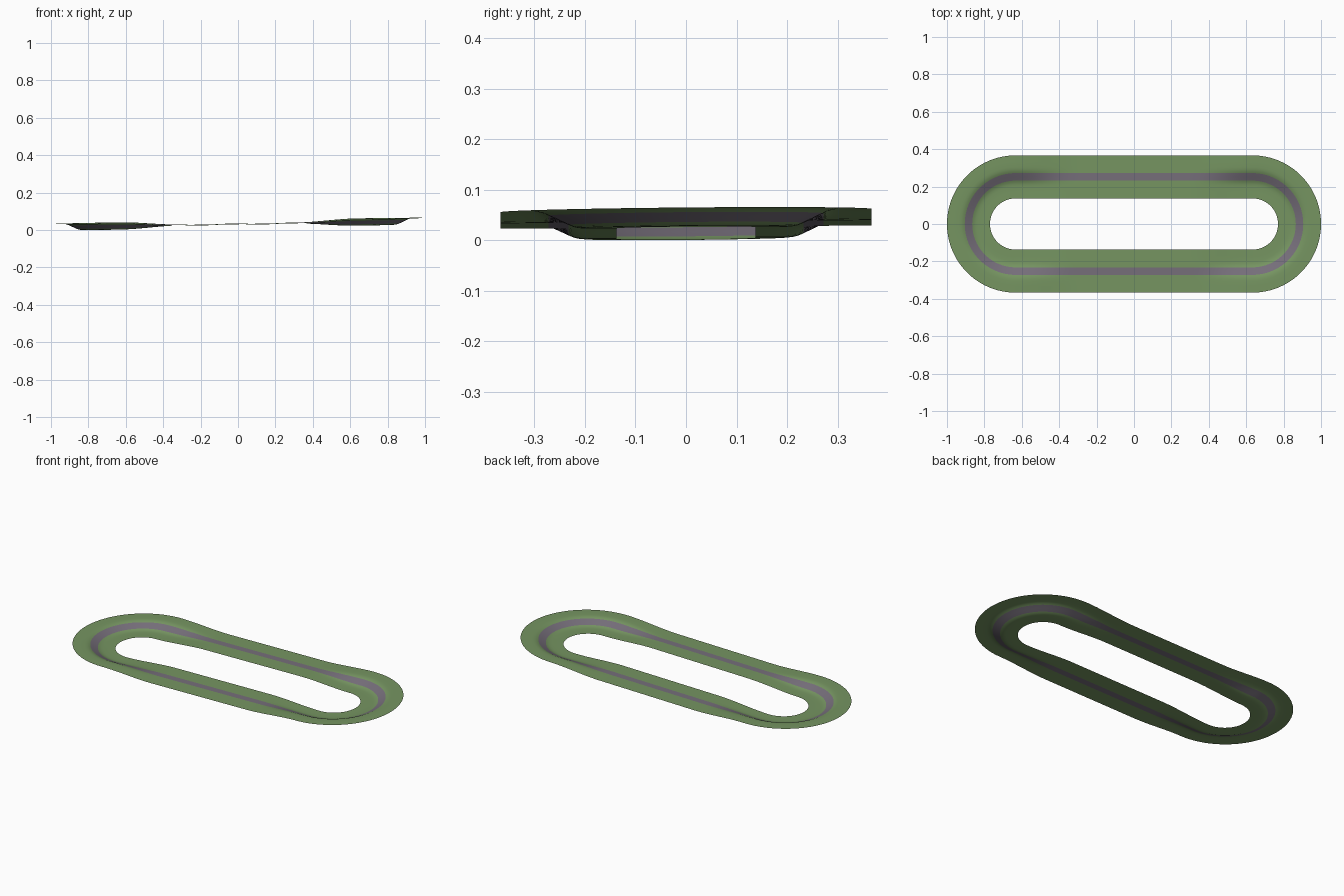
import bpy, bmesh, math

if "Cube" in bpy.data.objects:
    bpy.data.objects.remove(bpy.data.objects["Cube"])

HALF, RAD = 0.633, 0.252          # half straight length, centreline turn radius
N_TURN, N_STRAIGHT = 48, 40
BANK, SLOPE_X, SLOPE_Y = 0.017, 0.0165, 0.009

# Cross-section: (offset from centreline, share of the banking height)
PROFILE = [(0.02, 0.55), (0.03, 0.8), (0.04, 0.93), (0.052, 1), (0.08, 1), (0.115, 1)]
PROFILE = [(-o, -h) for o, h in reversed(PROFILE)] + [(0, 0)] + PROFILE


def material(name, rgb):
    m = bpy.data.materials.new(name)
    m.diffuse_color = (*rgb, 1)
    m.use_nodes = True
    m.node_tree.nodes["Principled BSDF"].inputs["Base Color"].default_value = m.diffuse_color
    return m


def centreline():
    """Closed stadium path as (x, y, outward normal x, outward normal y)."""
    pts = []
    for side in (1, -1):
        for i in range(N_TURN):
            a = -math.pi / 2 + math.pi * i / N_TURN
            nx, ny = side * math.cos(a), side * math.sin(a)
            pts.append((side * HALF + RAD * nx, RAD * ny, nx, ny))
        for i in range(N_STRAIGHT):
            x = side * (HALF - 2 * HALF * i / N_STRAIGHT)
            pts.append((x, side * RAD, 0, side))
    return pts


def bank_amount(x):
    t = min(1, max(0, (abs(x) - 0.31) / (0.635 - 0.31)))
    return BANK * t * t * (3 - 2 * t)


# Sweep the banked strip around the loop
bm = bmesh.new()
rings = []
for x, y, nx, ny in centreline():
    ring = []
    for off, h in PROFILE:
        px, py = x + off * nx, y + off * ny
        z = SLOPE_X * px + SLOPE_Y * py + h * bank_amount(x)
        ring.append(bm.verts.new((px, py, z)))
    rings.append(ring)
for i, ring in enumerate(rings):
    nxt = rings[(i + 1) % len(rings)]
    for j in range(len(PROFILE) - 1):
        f = bm.faces.new((ring[j], ring[j + 1], nxt[j + 1], nxt[j]))
        f.smooth = True
        mid = (PROFILE[j][0] + PROFILE[j + 1][0]) / 2
        f.material_index = 1 if abs(mid) < 0.02 else 0   # road in the middle, grass beside

# Rest the lowest point on the ground
low = min(v.co.z for v in bm.verts)
bmesh.ops.translate(bm, verts=bm.verts, vec=(0, 0, -low))

mesh = bpy.data.meshes.new("banked_track")
bm.to_mesh(mesh)
bm.free()
mesh.materials.append(material("grass", (0.18, 0.30, 0.12)))
mesh.materials.append(material("asphalt", (0.18, 0.157, 0.195)))
track = bpy.data.objects.new("banked_track", mesh)
bpy.context.collection.objects.link(track)
